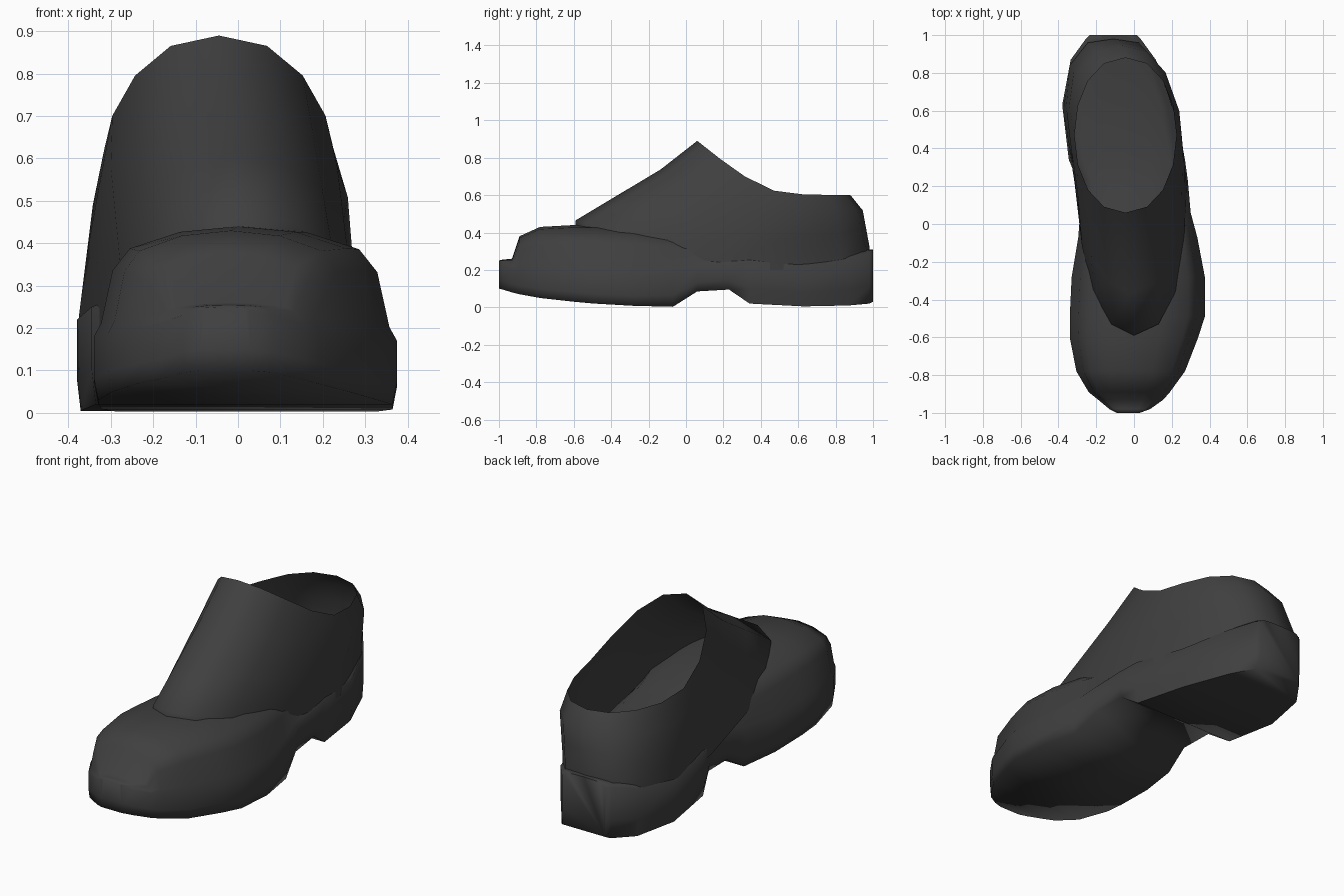
import bpy, bmesh, math
from mathutils import Vector

if "Cube" in bpy.data.objects:
    bpy.data.objects.remove(bpy.data.objects["Cube"])

black = bpy.data.materials.new("black leather")
black.diffuse_color = (0.05, 0.05, 0.05, 1)
black.use_nodes = True
black.node_tree.nodes["Principled BSDF"].inputs["Base Color"].default_value = black.diffuse_color


def loft(name, rings, cap, angle):
    """Skin a row of closed rings with quads, optionally capping both ends."""
    bm = bmesh.new()
    rows = [[bm.verts.new(p) for p in r] for r in rings]
    n = len(rows[0])
    for a, b in zip(rows, rows[1:]):
        for i in range(n):
            j = (i + 1) % n
            bm.faces.new((a[i], a[j], b[j], b[i]))
    if cap:
        bm.faces.new(rows[0])
        bm.faces.new(rows[-1])
        bmesh.ops.recalc_face_normals(bm, faces=bm.faces)
    me = bpy.data.meshes.new(name)
    bm.to_mesh(me)
    bm.free()
    me.materials.append(black)
    ob = bpy.data.objects.new(name, me)
    bpy.context.collection.objects.link(ob)
    bpy.ops.object.select_all(action='DESELECT')
    ob.select_set(True)
    bpy.context.view_layer.objects.active = ob
    bpy.ops.object.shade_smooth_by_angle(angle=math.radians(angle))
    return ob


# Lower shoe: sections along y (y, left x, right x, bottom z, shoulder z, top z)
stations = [
    (-1.0, -0.09, 0.03, 0.10, 0.24, 0.25),
    (-0.98, -0.13, 0.085, 0.095, 0.23, 0.255),
    (-0.93, -0.19, 0.155, 0.08, 0.21, 0.26),
    (-0.89, -0.24, 0.19, 0.07, 0.20, 0.38),
    (-0.78, -0.305, 0.27, 0.05, 0.19, 0.43),
    (-0.60, -0.34, 0.34, 0.03, 0.18, 0.44),
    (-0.49, -0.34, 0.375, 0.02, 0.17, 0.44),
    (-0.28, -0.33, 0.375, 0.008, 0.16, 0.43),
    (-0.07, -0.295, 0.335, 0.003, 0.18, 0.40),
    (0.06, -0.285, 0.30, 0.085, 0.22, 0.36),
    (0.23, -0.30, 0.285, 0.095, 0.24, 0.32),
    (0.34, -0.345, 0.27, 0.02, 0.25, 0.30),
    (0.63, -0.38, 0.215, 0.005, 0.22, 0.29),
    (0.87, -0.335, 0.115, 0.01, 0.26, 0.30),
    (0.98, -0.255, 0.035, 0.02, 0.29, 0.31),
    (1.0, -0.235, 0.015, 0.03, 0.29, 0.31),
]
# half-section above the shoulder: (width fraction, height fraction)
crown = [(0.95, 0.12), (0.87, 0.6), (0.75, 0.8), (0.4, 0.95)]


def section(y, xl, xr, zb, zs, zt):
    c, w, h = (xl + xr) / 2, (xr - xl) / 2, zt - zs
    right = [(0.97, zb), (1, zb + 0.35 * (zs - zb)), (1, zs)]
    right += [(f, zs + g * h) for f, g in crown]
    pts = [(c + f * w, y, z) for f, z in right] + [(c, y, zt)]
    pts += [(c - f * w, y, z) for f, z in reversed(right)]
    return pts


loft("lower_shoe", [section(*s) for s in stations], True, 80)

# Upper: ring loft from the seam line up to the ankle opening
seam = [
    (0, -0.59, 0.465), (0.13, -0.53, 0.45), (0.22, -0.36, 0.40),
    (0.265, -0.12, 0.33), (0.28, 0.20, 0.25), (0.243, 0.50, 0.25),
    (0.13, 0.83, 0.28), (0.025, 0.96, 0.32), (-0.11, 0.98, 0.33),
    (-0.245, 0.96, 0.32), (-0.34, 0.84, 0.27), (-0.375, 0.60, 0.23),
    (-0.315, 0.22, 0.25), (-0.275, -0.12, 0.32), (-0.215, -0.36, 0.38),
    (-0.12, -0.53, 0.44)]
rim_profile = [(0.0, 0.92), (0.06, 0.89), (0.20, 0.78), (0.40, 0.64),
               (0.55, 0.605), (1.0, 0.597)]


def rim_z(y):
    for (y0, z0), (y1, z1) in zip(rim_profile, rim_profile[1:]):
        if y <= y1:
            return z0 + (z1 - z0) * (y - y0) / (y1 - y0)


n = len(seam)
skirt, base, mids, rim = [], [], [[], []], []
for i, p in enumerate(seam):
    a = 2 * math.pi * i / n
    out = Vector((math.sin(a), -math.cos(a), 0))
    y = 0.47 + 0.41 * out.y
    x = math.copysign(abs(out.x) ** 0.9, out.x)
    r = Vector((-0.045 + 0.27 * x, y, rim_z(y)))
    b = Vector(p)
    back = (1 + out.y) / 2
    # fuller towards the heel, slightly hollow along the instep
    bulge = out * 0.035 * back - Vector((0, 0, 0.025)) * (1 - back) ** 3
    skirt.append(b - Vector((0, 0, 0.05)))
    base.append(b)
    for ring, t, k in zip(mids, (0.35, 0.7), (0.5, 1.0)):
        ring.append(b.lerp(r, t) + bulge * k)
    rim.append(r)
loft("ankle_upper", [skirt, base] + mids + [rim], False, 60)
